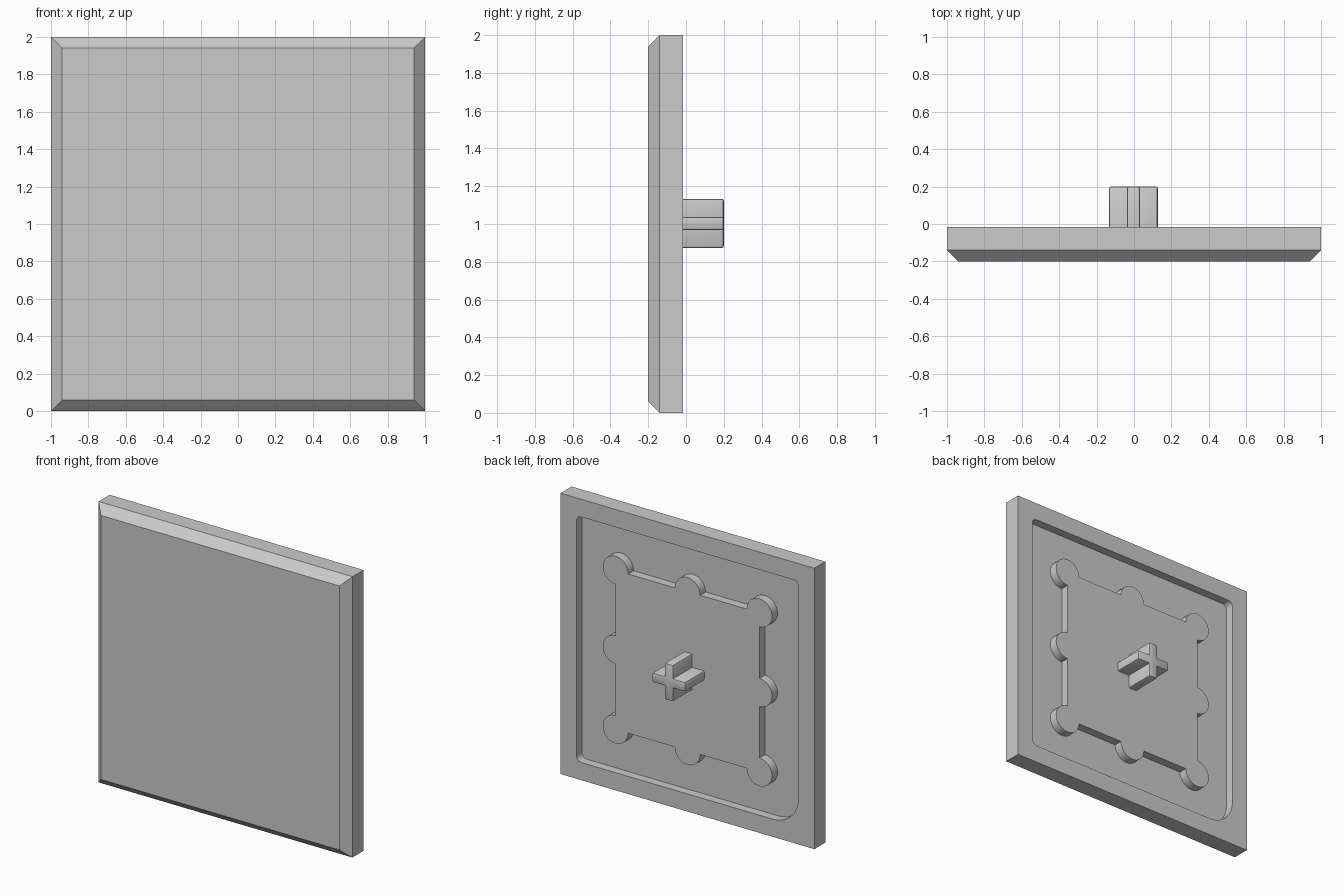
import bpy, bmesh
from math import sin, cos, pi

cube = bpy.data.objects.get("Cube")
if cube:
    bpy.data.objects.remove(cube, do_unlink=True)

grey = bpy.data.materials.new("plain grey")
grey.use_nodes = True
colour = (0.6, 0.6, 0.6, 1)
grey.diffuse_color = colour
grey.node_tree.nodes["Principled BSDF"].inputs["Base Color"].default_value = colour

MID = 1.0        # height of the panel centre
BACK = -0.016    # plane of the rim and the pad
FLOOR = -0.077   # bottom of the recess


def select_only(obj):
    bpy.ops.object.select_all(action='DESELECT')
    obj.select_set(True)
    bpy.context.view_layer.objects.active = obj


def loft(name, rings, bevel=0):
    """Join equal-length (x, z) outlines, each given with its y, into a closed solid."""
    bm = bmesh.new()
    loops = [[bm.verts.new((x, y, MID + z)) for x, z in pts] for pts, y in rings]
    n = len(loops[0])
    for a, b in zip(loops, loops[1:]):
        for i in range(n):
            j = (i + 1) % n
            bm.faces.new((a[i], a[j], b[j], b[i]))
    bm.faces.new(loops[0])
    bm.faces.new(loops[-1])
    bmesh.ops.recalc_face_normals(bm, faces=bm.faces[:])
    if bevel:
        # round the outer edges only, leaving the buried end alone
        edges = [e for e in bm.edges if e.is_convex
                 and max(v.co.y for v in e.verts) > BACK]
        bmesh.ops.bevel(bm, geom=edges, offset=bevel, segments=2,
                        profile=0.5, affect='EDGES')
    mesh = bpy.data.meshes.new(name)
    bm.to_mesh(mesh)
    bm.free()
    mesh.materials.append(grey)
    obj = bpy.data.objects.new(name, mesh)
    bpy.context.collection.objects.link(obj)
    return obj


def arc(cx, cz, r, start, end, steps):
    angles = [start + (end - start) * i / steps for i in range(steps + 1)]
    return [(cx + r * cos(a), cz + r * sin(a)) for a in angles]


def square(h):
    return [(h, h), (-h, h), (-h, -h), (h, -h)]


def turn(pts, k):
    for _ in range(k):
        pts = [(-z, x) for x, z in pts]
    return pts


# Panel with a chamfered front
panel = loft("panel", [(square(0.94), -0.2), (square(1), -0.14), (square(1), BACK)])

# Recess in the back, with one corner much rounder than the others
outline = []
for k, r in enumerate((0.04, 0.04, 0.2, 0.04)):
    c = 0.874 - r
    outline += turn(arc(c, c, r, 0, pi / 2, 10), k)
cutter = loft("recess_cutter", [(outline, FLOOR), (outline, 0.1)])
cutter.hide_render = True
cut = panel.modifiers.new("recess", 'BOOLEAN')
cut.operation = 'DIFFERENCE'
cut.solver = 'EXACT'
cut.object = cutter
select_only(panel)
bpy.ops.object.modifier_apply(modifier=cut.name)
bpy.data.objects.remove(cutter, do_unlink=True)

# Raised pad: a square with round lobes at its corners and mid sides
H, R = 0.567, 0.1
lobes = arc(H, 0, R, -pi / 2, pi / 2, 16) + arc(H, H, R, -pi / 2, pi, 24)
outline = [p for k in range(4) for p in turn(lobes, k)]
pad = loft("raised_pad", [(outline, FLOOR - 0.01), (outline, BACK)])

# Cross-shaped stem
L, W = 0.13, 0.034
arm = [(W, W), (W, L), (-W, L)]
outline = [(x - 0.003, z + 0.003) for k in range(4) for x, z in turn(arm, k)]
stem = loft("cross_stem", [(outline, BACK - 0.02), (outline, 0.2)], bevel=0.01)

for obj in (panel, pad, stem):
    select_only(obj)
    bpy.ops.object.shade_smooth_by_angle(angle=pi / 6)
